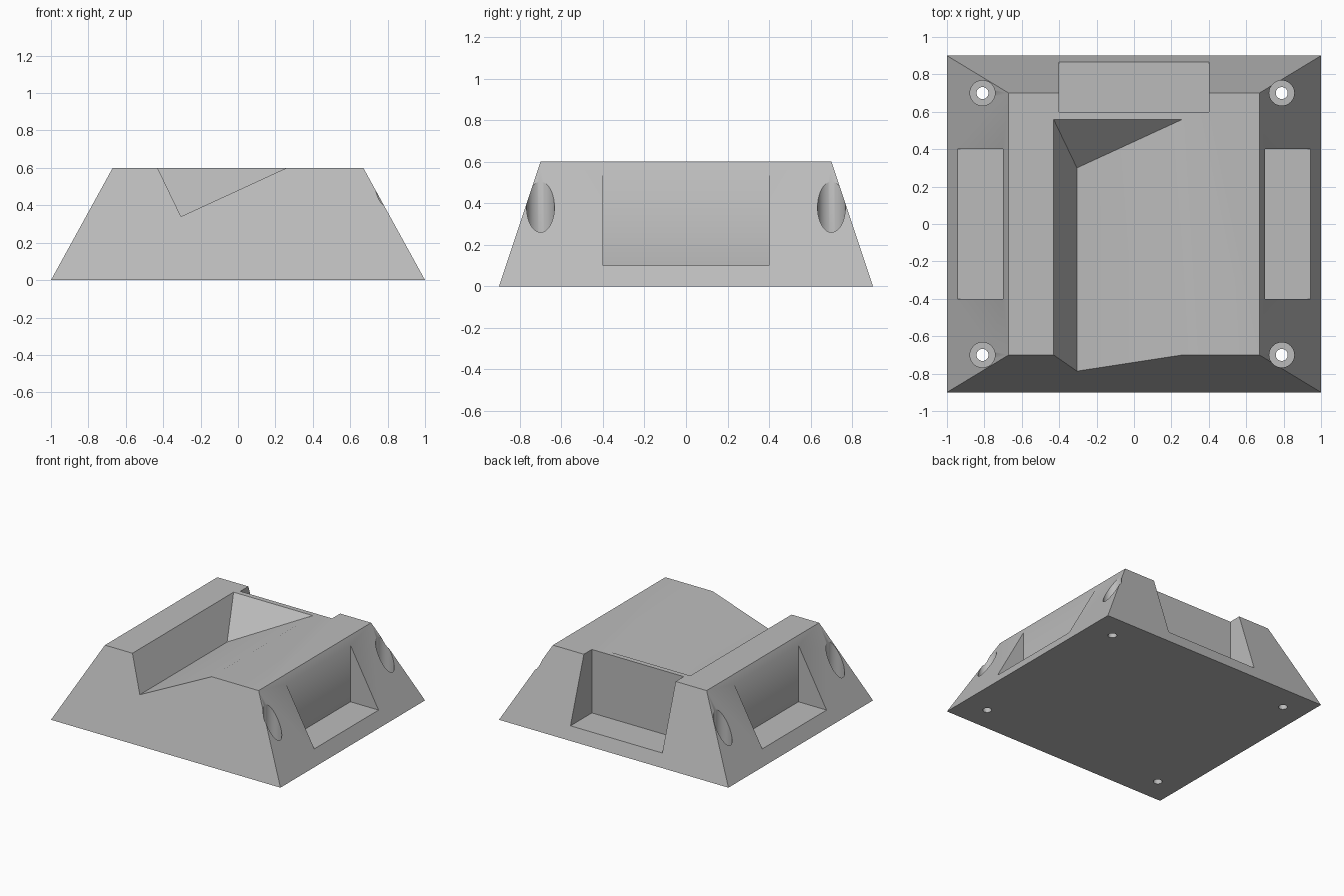
import bpy, bmesh, math

if "Cube" in bpy.data.objects:
    bpy.data.objects.remove(bpy.data.objects["Cube"], do_unlink=True)

grey = bpy.data.materials.new("plain grey")
grey.use_nodes = True
grey.diffuse_color = (0.5, 0.5, 0.5, 1)
grey.node_tree.nodes["Principled BSDF"].inputs["Base Color"].default_value = (0.5, 0.5, 0.5, 1)


def loft(name, ring_a, ring_b):
    """Closed solid between two matching rings of points."""
    bm = bmesh.new()
    a = [bm.verts.new(p) for p in ring_a]
    b = [bm.verts.new(p) for p in ring_b]
    bm.faces.new(a)
    bm.faces.new(b)
    for i in range(len(a)):
        j = (i + 1) % len(a)
        bm.faces.new((a[i], a[j], b[j], b[i]))
    bmesh.ops.recalc_face_normals(bm, faces=bm.faces)
    mesh = bpy.data.meshes.new(name)
    bm.to_mesh(mesh)
    bm.free()
    mesh.materials.append(grey)
    obj = bpy.data.objects.new(name, mesh)
    bpy.context.collection.objects.link(obj)
    return obj


def rect(x0, x1, y0, y1, z):
    return [(x0, y0, z), (x1, y0, z), (x1, y1, z), (x0, y1, z)]


def circle(x, y, r, z, n=48):
    return [(x + r * math.cos(math.tau * i / n), y + r * math.sin(math.tau * i / n), z)
            for i in range(n)]


def box(name, x0, x1, y0, y1, z0, z1):
    return loft(name, rect(x0, x1, y0, y1, z0), rect(x0, x1, y0, y1, z1))


# Sloped block
body = loft("sloped_base", rect(-1, 1, -0.9, 0.9, 0), rect(-0.67, 0.67, -0.7, 0.7, 0.6))

# Side and back pockets
cutters = [
    box("left_pocket", 0.7, 1.2, -0.4, 0.4, 0.1, 0.8),
    box("right_pocket", -1.2, -0.7, -0.4, 0.4, 0.1, 0.8),
    box("back_pocket", -0.4, 0.4, 0.6, 1.2, 0.1, 0.8),
]

# Slanted trough, open at the front, with a leaning back wall
low_x, low_z, grow = -0.305, 0.34, 1.5
profile = [(low_x, low_z)] + [(low_x + (x - low_x) * grow, low_z + (0.6 - low_z) * grow)
                              for x in (0.26, -0.43)]
cutters.append(loft("trough", [(x, -1.2, z) for x, z in profile],
                    [(x, z - 0.04, z) for x, z in profile]))

# Counterbored screw holes
for x in (-0.81, 0.79):
    for y in (-0.7, 0.7):
        for r, z in ((0.067, 0.1), (0.032, -0.1)):
            cutters.append(loft("screw_hole", circle(x, y, r, z), circle(x, y, r, 0.8)))

bpy.context.view_layer.objects.active = body
for cutter in cutters:
    cutter.hide_render = True
    mod = body.modifiers.new("cut", "BOOLEAN")
    mod.operation = "DIFFERENCE"
    mod.solver = "EXACT"
    mod.object = cutter
    bpy.ops.object.modifier_apply(modifier=mod.name)
    bpy.data.objects.remove(cutter, do_unlink=True)

for obj in bpy.context.selected_objects:
    obj.select_set(False)
body.select_set(True)
bpy.ops.object.shade_smooth_by_angle(angle=math.radians(30))
